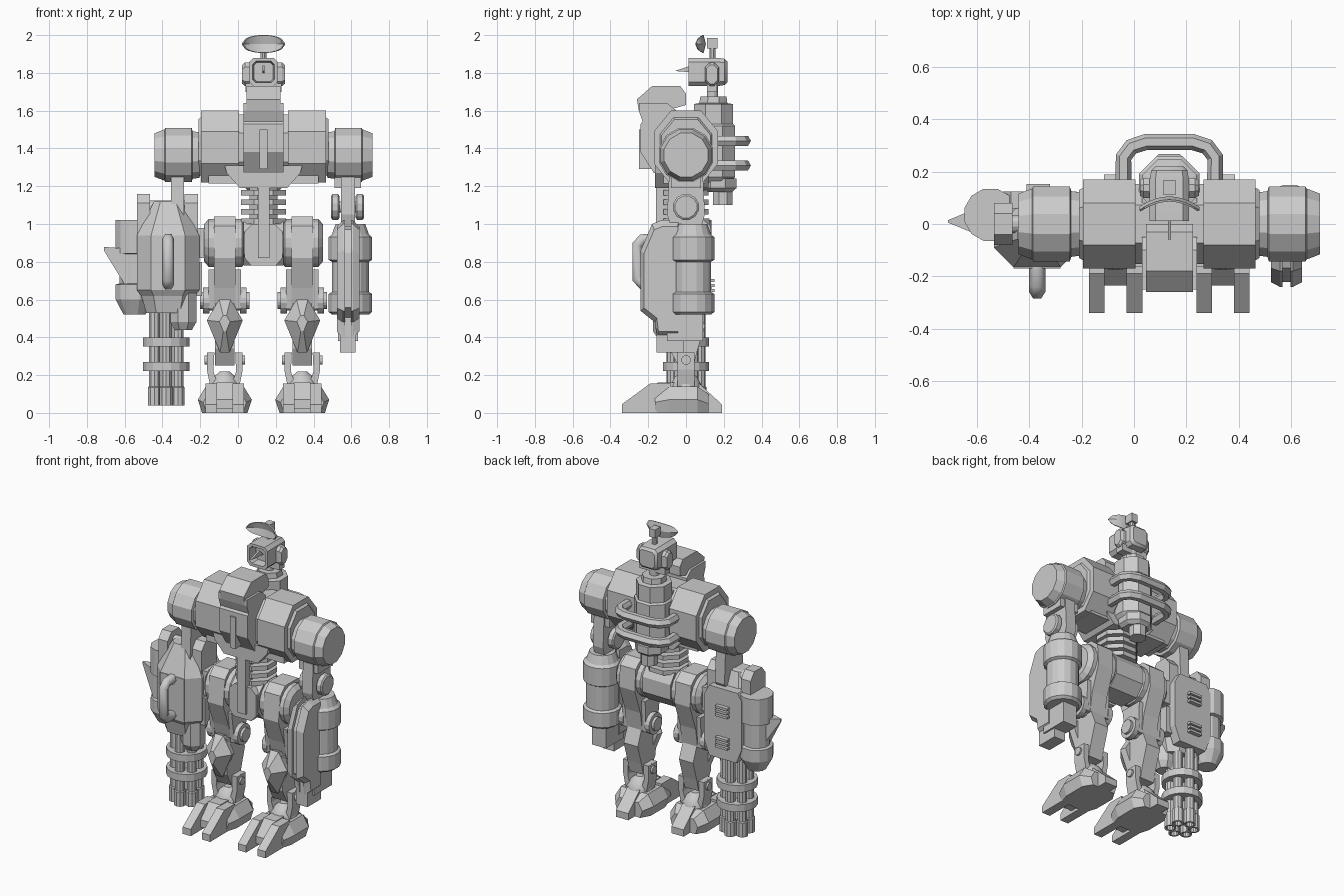
import bpy, bmesh, math

if "Cube" in bpy.data.objects:
    bpy.data.objects.remove(bpy.data.objects["Cube"])

CX = 0.135  # centre line of the body


def finish(name, bm, smooth=False):
    bmesh.ops.recalc_face_normals(bm, faces=bm.faces)
    me = bpy.data.meshes.new(name)
    bm.to_mesh(me)
    bm.free()
    ob = bpy.data.objects.new(name, me)
    bpy.context.collection.objects.link(ob)
    if smooth:
        bpy.ops.object.select_all(action='DESELECT')
        ob.select_set(True)
        bpy.context.view_layer.objects.active = ob
        bpy.ops.object.shade_smooth_by_angle(angle=math.radians(32))
    return ob


def loft(name, axis, pts, stations, centre=None, smooth=False):
    """Sweep a 2D outline along an axis; stations are (position, scale)."""
    if centre is None:
        us, vs = zip(*pts)
        centre = ((min(us) + max(us)) / 2, (min(vs) + max(vs)) / 2)
    bm = bmesh.new()
    rings = []
    for t, s in stations:
        ring = []
        for u, v in pts:
            a = centre[0] + (u - centre[0]) * s
            b = centre[1] + (v - centre[1]) * s
            ring.append(bm.verts.new({'x': (t, a, b), 'y': (a, t, b), 'z': (a, b, t)}[axis]))
        rings.append(ring)
    n = len(pts)
    for r, q in zip(rings, rings[1:]):
        for i in range(n):
            bm.faces.new((r[i], r[(i + 1) % n], q[(i + 1) % n], q[i]))
    bm.faces.new(rings[0])
    bm.faces.new(rings[-1])
    return finish(name, bm, smooth)


def drum(name, axis, c, stations, n=16, smooth=False):
    pts = [(c[0] + math.cos(2 * math.pi * (i + .5) / n), c[1] + math.sin(2 * math.pi * (i + .5) / n)) for i in range(n)]
    return loft(name, axis, pts, stations, c, smooth)


def prism(name, axis, pts, a, b):
    return loft(name, axis, pts, [(a, 1), (b, 1)])


def box(name, x0, x1, y0, y1, z0, z1):
    return prism(name, 'z', [(x0, y0), (x1, y0), (x1, y1), (x0, y1)], z0, z1)


def chamfer(u0, u1, v0, v1, c):
    return [(u0 + c, v0), (u1 - c, v0), (u1, v0 + c), (u1, v1 - c),
            (u1 - c, v1), (u0 + c, v1), (u0, v1 - c), (u0, v0 + c)]


def tube(name, path, r, smooth=True):
    cu = bpy.data.curves.new(name, 'CURVE')
    cu.dimensions, cu.bevel_depth, cu.bevel_resolution, cu.use_fill_caps = '3D', r, 1, True
    sp = cu.splines.new('POLY')
    sp.use_smooth = smooth
    sp.points.add(len(path) - 1)
    for p, q in zip(sp.points, path):
        p.co = (*q, 1)
    ob = bpy.data.objects.new(name, cu)
    bpy.context.collection.objects.link(ob)
    bpy.ops.object.select_all(action='DESELECT')
    ob.select_set(True)
    bpy.context.view_layer.objects.active = ob
    bpy.ops.object.convert(target='MESH')


# Radar dish: a bent elliptical plate on a stem
bm = bmesh.new()
cols = []
for i in range(13):
    u = -1 + i / 6
    h = 0.045 * math.sqrt(max(0, 1 - u * u)) + 0.003
    cols.append([bm.verts.new((CX + .115 * u, .105 - .04 * u * u - abs(k) * .012, 1.953 + k * h)) for k in (-1, 0, 1)])
for a, b in zip(cols, cols[1:]):
    for k in (0, 1):
        bm.faces.new((a[k], b[k], b[k + 1], a[k + 1]))
dish = finish("radar_dish", bm)
dish.modifiers.new("thickness", 'SOLIDIFY').thickness = 0.008
box("dish_mount", .112, .158, .11, .168, 1.93, 1.985)
drum("dish_stem", 'z', (CX, .14), [(1.87, .017), (1.95, .017)], 8)

# Head with recessed face, brow spike, ears and neck
loft("head", 'y', chamfer(.06, .21, 1.73, 1.88, .022),
     [(.07, .68), (.012, .76), (.012, 1), (.17, 1), (.205, .92), (.22, .72)], smooth=True)
prism("face_spike", 'x', [(-.06, 1.81), (.03, 1.84), (.07, 1.8)], CX - .006, CX + .006)
for s in (-1, 1):
    x = [CX + s * d for d in (.075, .098, .113)]
    loft("ear", 'x', chamfer(.1, .175, 1.73, 1.855, .025), [(x[0], 1), (x[1], 1), (x[2], .8)])
box("head_yoke", .04, .23, .11, .165, 1.7, 1.76)
drum("neck", 'z', (CX, .14), [(1.64, .03), (1.75, .03)], 12)

# Back reactor and its guard rails
drum("reactor", 'z', (CX, .145), [(1.2, .08), (1.25, .125), (1.52, .125), (1.53, .112), (1.635, .112),
                                  (1.64, .08), (1.675, .075)], 8)
drum("reactor_base", 'z', (CX, .17), [(1.17, .08), (1.19, .105), (1.24, .105)], 8)
drum("reactor_foot", 'z', (CX, .195), [(1.1, .055), (1.2, .055)], 8)
for z in (1.31, 1.44):
    half = [(.175, .14), (.175, .255), (.145, .295), (.09, .313)]
    tube("guard_rail", [(CX - a, b, z) for a, b in half] + [(CX + a, b, z) for a, b in half[::-1]], .031, False)

# Chest, cowl and belly
prism("chest_cowl", 'x', [(-.26, 1.66), (-.18, 1.73), (-.03, 1.73), (0, 1.69), (0, 1.63), (-.07, 1.61), (-.25, 1.6)], .045, .225)
prism("cowl_base", 'x', [(-.25, 1.64), (-.1, 1.64), (-.05, 1.6), (-.05, 1.53), (-.225, 1.53), (-.25, 1.6)], .03, .24)
prism("chest_core", 'x', [(-.1, 1.57), (-.21, 1.57), (-.24, 1.53), (-.24, 1.38), (-.17, 1.27), (.1, 1.24), (.1, 1.57)], .03, .24)
box("chest_ridge", .115, .155, -.25, -.1, 1.29, 1.5)
prism("belly_plate", 'y', [(-.07, 1.31), (-.06, 1.27), (.01, 1.19), (.26, 1.19), (.33, 1.27), (.34, 1.31)], -.165, .12)
octa = [(-.08, 1.6), (.08, 1.6), (.17, 1.49), (.17, 1.32), (.09, 1.22), (-.09, 1.22), (-.17, 1.32), (-.17, 1.49)]
for s in (-1, 1):
    lx = lambda d: CX + s * d
    loft("torso_block", 'x', octa, [(lx(.0), .9), (lx(.13), .9), (lx(.13), 1), (lx(.33), 1)])
    loft("torso_end", 'x', octa, [(lx(.32), .85), (lx(.345), .76)])
    drum("shoulder", 'x', (0, 1.365), [(lx(.33), .1), (lx(.34), .125), (lx(.375), .13), (lx(.38), .148), (lx(.52), .148),
                                       (lx(.525), .14), (lx(.576), .12)], 12)
    box("chest_strut", *sorted((lx(.13), lx(.29))), -.12, .1, 1.215, 1.28)

# Ribbed spine and pelvis
drum("spine_core", 'z', (CX, 0), [(.95, .08), (1.24, .08)], 8)
for z in (1.015, 1.065, 1.115, 1.165):
    drum("spine_rib", 'z', (CX, 0), [(z - .015, .13), (z + .015, .13)], 8)
box("spine_front", .105, .168, -.16, -.05, .82, 1.22)
prism("pelvis", 'x', [(-.07, 1.01), (.08, 1.01), (.12, .95), (.12, .85), (.06, .78), (-.08, .78), (-.13, .84), (-.13, .95)], .03, .24)
prism("pelvis_front", 'y', [(.075, 1), (.195, 1), (.235, .96), (.235, .82), (.2, .78), (.07, .78), (.035, .82), (.035, .96)], -.145, -.1)

# Legs
for s in (-1, 1):
    lx = lambda d: CX + s * d
    c = lx(.205)
    drum("hip_drum", 'x', (0, .9), [(lx(.09), .1), (lx(.115), .13), (lx(.29), .13), (lx(.315), .1)], 16)
    prism("thigh", 'x', [(-.12, .99), (-.07, 1.04), (.07, 1.04), (.13, .99), (.14, .85), (.08, .68), (.06, .55),
                         (-.05, .55), (-.08, .66), (-.14, .82)], c - .058, c + .058)
    for d in (-1, 1):
        x = c + d * .072
        prism("thigh_plate", 'x', [(-.09, .76), (.07, .76), (.06, .55), (-.06, .55)], x - .014, x + .014)
        drum("knee_cap", 'x', (0, .595), [(c + d * .08, .07), (c + d * .115, .07), (c + d * .115, .045), (c + d * .132, .045)], 16)
        drum("ankle_cap", 'x', (0, .28), [(c + d * .06, .042), (c + d * .09, .042), (c + d * .09, .026), (c + d * .107, .026)], 12)
        prism("ankle_strut", 'y', [(c + d * .055, .32), (c + d * .095, .32), (c + d * .095, .23), (c + d * .075, .13),
                                   (c + d * .03, .13), (c + d * .06, .22)], -.045, .045)
    drum("knee_axle", 'x', (0, .595), [(c - .1, .055), (c + .1, .055)], 12)
    # faceted diamond knee guard over the shin
    diamond = [(c - .03, .6), (c + .03, .6), (c + .095, .49), (c + .025, .32), (c - .025, .32), (c - .095, .49)]
    loft("knee_guard", 'y', diamond, [(-.06, .9), (-.1, 1), (-.175, .3)], (c, .48))
    prism("shin", 'x', [(-.1, .58), (.06, .56), (.1, .46), (.06, .33), (.04, .25), (-.04, .25), (-.09, .34)], c - .052, c + .052)
    # foot with two front toes, a heel and an ankle dome
    foot = [(c - .12, 0), (c + .12, 0), (c + .143, .07), (c + .1, .14), (c - .1, .14), (c - .143, .07)]
    loft("foot", 'y', foot, [(-.165, .8), (-.09, 1), (.06, 1), (.12, .7)], (c, 0))
    prism("heel", 'x', [(.0, 0), (.19, 0), (.19, .045), (.07, .155), (0, .155)], c - .045, c + .045)
    drum("ankle_dome", 'z', (c, 0), [(.1, .085), (.15, .082), (.19, .06), (.22, .025)], 16, True)
    prism("foot_front", 'x', [(-.235, .02), (-.235, .07), (-.15, .16), (-.05, .16), (-.05, .02)], c - .045, c + .045)
    for d in (-1, 1):
        x = c + d * .072
        prism("toe", 'x', [(-.34, 0), (-.34, .045), (-.19, .155), (-.08, .155), (-.08, 0)], x - .03, x + .03)

# Left arm: strut, elbow, cylinder pack and long channelled forearm guard
prism("left_arm_strut", 'x', [(-.09, 1.25), (.09, 1.25), (.1, 1.05), (.07, .95), (-.07, .95), (-.1, 1.05)], .545, .62)
for x in (.515, .645):
    drum("left_elbow_cap", 'x', (0, 1.09), [(x - .022, .06), (x - .015, .07), (x + .015, .07), (x + .022, .06)], 12)
drum("left_elbow_axle", 'x', (0, 1.09), [(.5, .03), (.665, .03)], 12)
box("left_strut_collar", .51, .65, -.08, .08, 1.19, 1.25)
drum("forearm_cylinder", 'z', (.595, .035), [(.52, .1), (.535, .117), (.63, .117), (.64, .1), (.8, .1), (.81, .117),
                                             (.93, .117), (.945, .1), (1.0, .08)], 16)
guard = [(-.04, 1.02), (-.13, 1.02), (-.18, 1), (-.24, .86), (-.24, .54), (-.165, .48), (-.155, .4), (-.04, .4)]
loft("forearm_guard_outer", 'x', guard, [(.642, .9), (.608, 1), (.598, 1)], (-.06, .7))
loft("forearm_guard_inner", 'x', guard, [(.523, .9), (.557, 1), (.567, 1)], (-.06, .7))
loft("forearm_guard_core", 'x', guard, [(.56, .9), (.605, .9)], (-.06, .72))
box("forearm_muzzle", .54, .623, -.155, -.01, .32, .56)
box("forearm_lower", .53, .635, -.1, .09, .38, .54)

# Right arm: strut and elbow ears
prism("right_arm_strut", 'x', [(-.09, 1.25), (.09, 1.25), (.1, 1.05), (.06, .98), (-.06, .98), (-.1, 1.05)], -.355, -.285)
for x in (-.5, -.248):
    prism("right_elbow_ear", 'x', [(-.08, .9), (.08, .9), (.08, 1.11), (.04, 1.16), (-.04, 1.16), (-.08, 1.11)], x - .035, x + .035)
drum("right_elbow_axle", 'x', (0, 1.09), [(-.5, .035), (-.25, .035)], 12)

# Rotary gun housing, magazine drum, fin and handle
loft("gun_housing", 'z', chamfer(-.535, -.205, -.165, .105, .075),
     [(.53, .7), (.62, .86), (.65, 1), (.94, 1), (1.12, .45)], (-.37, -.03))
box("gun_front_plate", -.46, -.28, -.17, -.1, .66, .94)
drum("gun_magazine", 'z', (-.548, .035), [(.52, .06), (.6, .103), (.68, .103), (.685, .083), (.84, .083), (.845, .103),
                                          (1.02, .103)], 12)
loft("gun_fin", 'x', [(-.04, .68), (.06, .68), (.06, .87), (-.04, .87)], [(-.71, .1), (-.6, 1), (-.52, 1)], (.01, .88))
box("gun_side_box", -.25, -.175, -.07, .08, .82, .98)
box("gun_side_box_low", -.25, -.19, -.08, .08, .62, .8)
drum("gun_motor", 'z', (-.29, -.06), [(.44, .05), (.48, .075), (.7, .075)], 8)
prism("gun_back_panel", 'y', [(-.5, .66), (-.46, .56), (-.26, .56), (-.22, .66), (-.22, .96), (-.26, 1.03), (-.47, 1.03), (-.5, .98)], .06, .125)
for z0 in (.64, .85):
    for k in range(3):
        box("gun_vent_fin", -.41, -.32, .11, .152, z0 + k * .027, z0 + .016 + k * .027)
tube("gun_handle", [(-.37, y, z) for y, z in ((-.15, .92), (-.23, .92), (-.258, .89), (-.258, .71), (-.23, .68), (-.15, .68))], .032)

# Rotary barrels, hollow at the muzzle, held by two rings
for i in range(6):
    a = math.pi * (i + .5) / 3
    c = (-.38 + .072 * math.cos(a), .072 * math.sin(a))
    drum("gun_barrel", 'z', c, [(.09, .022), (.04, .025), (.04, .037), (.135, .037), (.14, .031), (.62, .031)], 10)
drum("barrel_core", 'z', (-.38, 0), [(.1, .03), (.6, .03)], 10)
for z in (.245, .375):
    drum("barrel_ring", 'z', (-.38, 0), [(z - .024, .125), (z + .024, .125)], 16)
